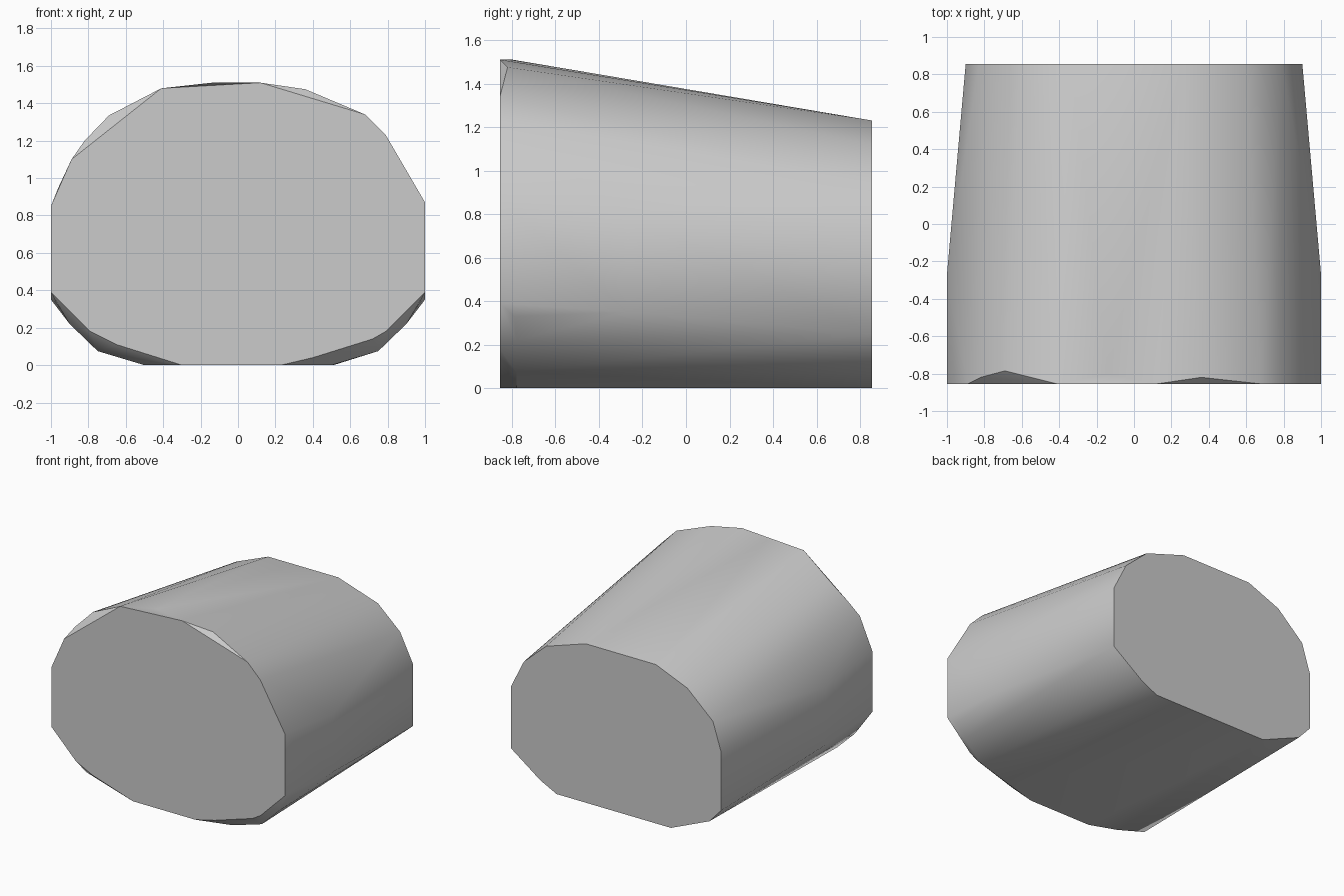
import bpy
import bmesh
from math import radians

cube = bpy.data.objects.get("Cube")
if cube:
    bpy.data.objects.remove(cube, do_unlink=True)

HALF_LENGTH = 0.855

# Faceted front outline as (x, z), anticlockwise from the base
front_profile = [
    (-.3, 0), (.23, 0), (.4, .04), (.72, .14), (.79, .18), (1, .39),
    (1, .87), (.79, 1.23), (.68, 1.34), (.12, 1.51), (-.41, 1.48),
    (-.89, 1.1), (-1, .85), (-1, .39), (-.79, .18), (-.65, .11),
]

# Smaller rear outline, lower and narrower
back_profile = [
    (-.47, 0), (.51, 0), (.65, .07), (.9, .25), (.9, .73), (.79, .95),
    (.6, 1.12), (.26, 1.23), (-.34, 1.23), (-.61, 1.12), (-.83, .92),
    (-.9, .7), (-.9, .25), (-.8, .14),
]

# Uneven shoulder points just behind the front face, as (x, y, z)
shoulder = [
    (-.96, -.84, .95), (-.82, -.82, 1.2), (-.69, -.785, 1.335),
    (-.14, -.8, 1.51), (.36, -.82, 1.475),
]

# Points that occur on both sides: lower chamfer and flattened flanks
paired = [
    (.5, -.78, 0), (.75, -.78, .075), (.9, -.78, .22), (.97, -.79, .33),
    (1, -.27, .35), (1, -.27, .8),
]


def at_depth(profile, y):
    """Place a flat outline at the given depth."""
    return [(x, y, z) for x, z in profile]


def both_sides(points):
    """Return the points together with their mirror images."""
    return [(side * x, y, z) for side in (-1, 1) for x, y, z in points]


def hull_object(name, points, material):
    """Wrap the points in a convex shell and merge its flat faces."""
    bm = bmesh.new()
    for point in points:
        bm.verts.new(point)
    bmesh.ops.convex_hull(bm, input=bm.verts[:])
    loose = [v for v in bm.verts if not v.link_faces]
    bmesh.ops.delete(bm, geom=loose, context='VERTS')
    bmesh.ops.dissolve_limit(bm, angle_limit=radians(1),
                             verts=bm.verts[:], edges=bm.edges[:])
    bmesh.ops.recalc_face_normals(bm, faces=bm.faces[:])
    mesh = bpy.data.meshes.new(name)
    bm.to_mesh(mesh)
    bm.free()
    mesh.materials.append(material)
    obj = bpy.data.objects.new(name, mesh)
    bpy.context.collection.objects.link(obj)
    return obj


def flat_material(name, color):
    mat = bpy.data.materials.new(name)
    mat.use_nodes = True
    mat.diffuse_color = color
    for node in mat.node_tree.nodes:
        if node.type == 'BSDF_PRINCIPLED':
            node.inputs["Base Color"].default_value = color
    return mat


# Single tapered block with flat end caps
grey = flat_material("light_grey", (.6, .6, .6, 1))
outline = (at_depth(front_profile, -HALF_LENGTH)
           + at_depth(back_profile, HALF_LENGTH))
block = hull_object("tapered_block",
                    outline + shoulder + both_sides(paired), grey)

# Smooth around the body, crisp at the caps
bpy.ops.object.select_all(action='DESELECT')
block.select_set(True)
bpy.context.view_layer.objects.active = block
bpy.ops.object.shade_smooth_by_angle(angle=radians(40))
